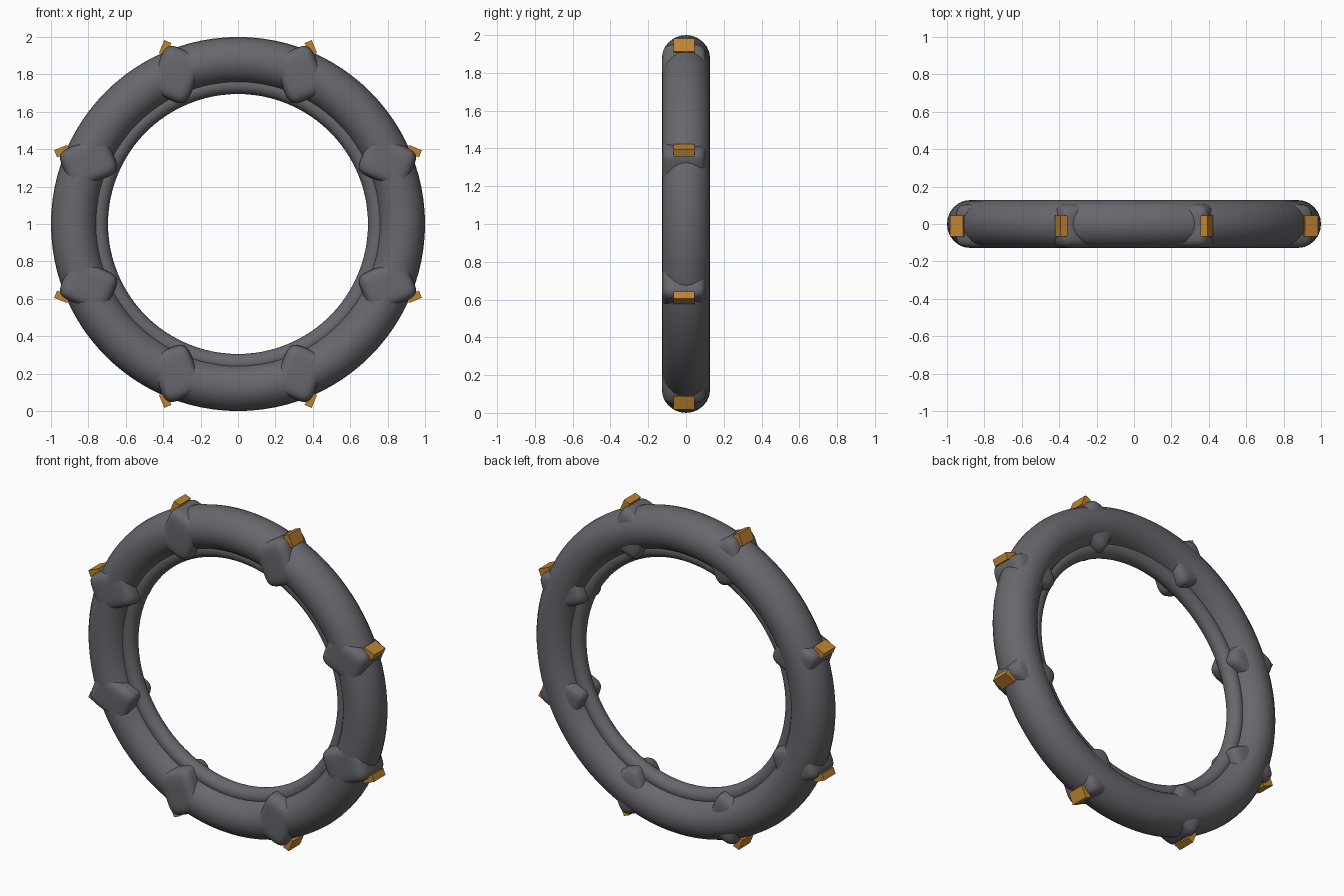
import bpy, bmesh, math
from mathutils import Matrix, Vector

if "Cube" in bpy.data.objects:
    bpy.data.objects.remove(bpy.data.objects["Cube"])


def material(name, color):
    m = bpy.data.materials.new(name)
    m.diffuse_color = (*color, 1)
    m.use_nodes = True
    m.node_tree.nodes["Principled BSDF"].inputs["Base Color"].default_value = m.diffuse_color
    return m


gray = material("dark_gray", (0.135, 0.135, 0.153))
amber = material("amber", (0.52, 0.23, 0.03))


def add_object(name, bm, mat, matrix=Matrix(), smooth=True):
    mesh = bpy.data.meshes.new(name)
    bmesh.ops.recalc_face_normals(bm, faces=bm.faces)
    for f in bm.faces:
        f.smooth = smooth
    bm.to_mesh(mesh)
    bm.free()
    mesh.materials.append(mat)
    ob = bpy.data.objects.new(name, mesh)
    ob.matrix_world = matrix
    bpy.context.collection.objects.link(ob)
    return ob


def ring(name, major, minor, depth):
    """Tube around the y axis, centred at z = 1; depth is its half size in y."""
    bm = bmesh.new()
    n = 24
    pts = [(major + minor * math.cos(i * math.tau / n), depth * math.sin(i * math.tau / n), 0)
           for i in range(n)]
    verts = [bm.verts.new(p) for p in pts]
    edges = [bm.edges.new((verts[i], verts[(i + 1) % n])) for i in range(n)]
    bmesh.ops.spin(bm, geom=verts + edges, cent=(0, 0, 0), axis=(0, 1, 0),
                   angle=math.tau, steps=96, use_merge=True)
    bmesh.ops.remove_doubles(bm, verts=bm.verts, dist=1e-4)
    return add_object(name, bm, gray, Matrix.Translation((0, 0, 1)))


def rounded_block(name, half, power, matrix):
    """Pillow-shaped block: a gridded cube bulged to a superellipsoid."""
    bm = bmesh.new()
    bmesh.ops.create_cube(bm, size=2)
    bmesh.ops.subdivide_edges(bm, edges=bm.edges, cuts=13, use_grid_fill=True)
    for v in bm.verts:
        norm = sum(abs(c) ** power for c in v.co) ** (1 / power)
        v.co = Vector(c / norm * h for c, h in zip(v.co, half))
    return add_object(name, bm, gray, matrix)


def box(name, size, matrix):
    bm = bmesh.new()
    bmesh.ops.create_cube(bm, size=1)
    bmesh.ops.scale(bm, vec=size, verts=bm.verts)
    return add_object(name, bm, amber, matrix, smooth=False)


# Main tube and the thin lining along its inner side
ring("outer_ring", 0.875, 0.125, 0.128)
ring("inner_lining", 0.745, 0.05, 0.05)

# Eight clamps with a marker block on the rim, each turned against its angle
for i in range(8):
    a = math.radians(22.5 + 45 * i)
    turn = Matrix.Rotation(a, 4, 'Y')

    def place(r):
        return Matrix.Translation((r * math.cos(a), -0.01, 1 + r * math.sin(a))) @ turn

    rounded_block(f"clamp_{i + 1}", (0.138, 0.118, 0.112), 5, place(0.865))
    box(f"marker_{i + 1}", (0.075, 0.112, 0.041), place(1.018))
